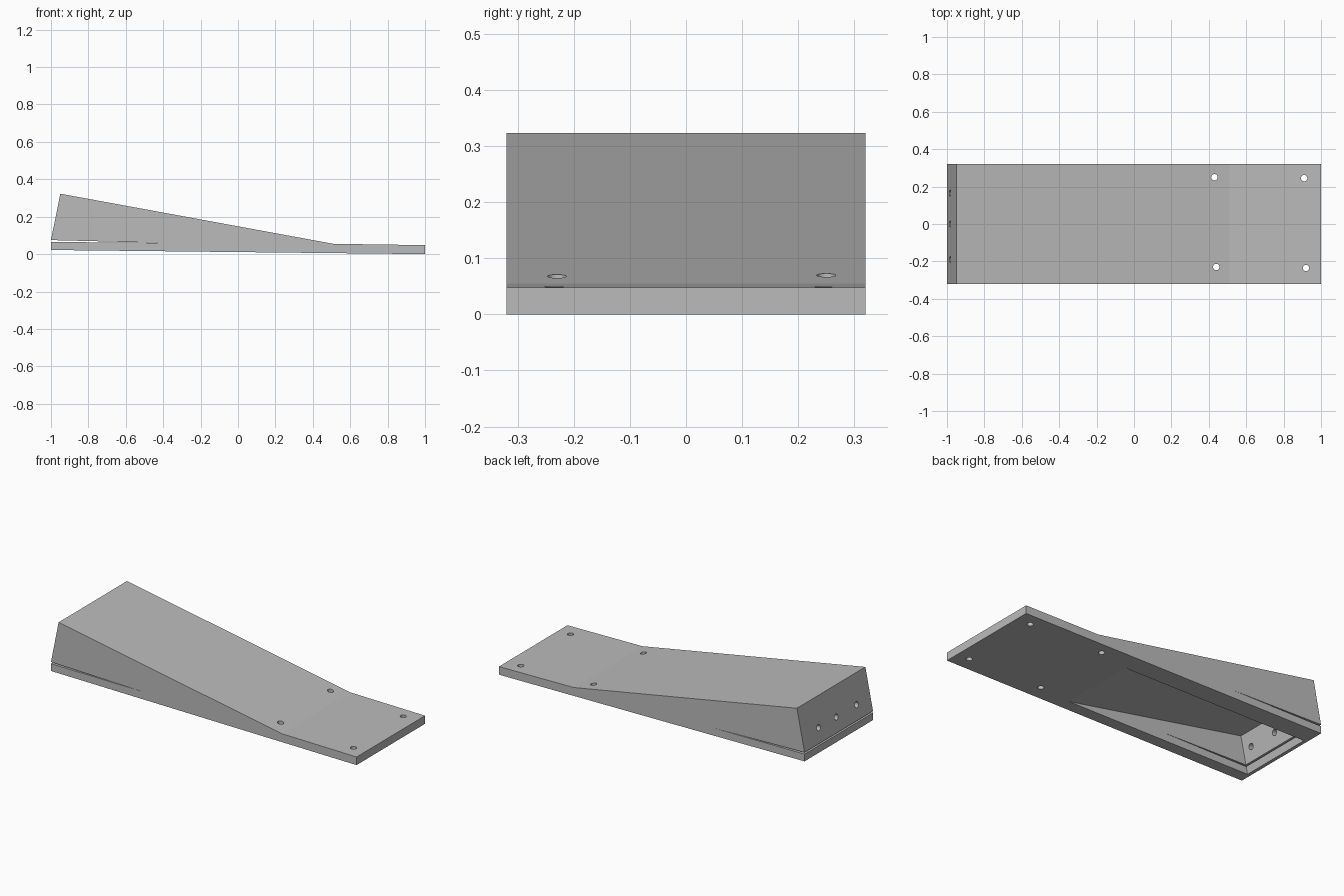
import bpy, bmesh, math
from mathutils import Vector

if "Cube" in bpy.data.objects:
    bpy.data.objects.remove(bpy.data.objects["Cube"])

grey = bpy.data.materials.new("light_grey")
grey.diffuse_color = (0.5, 0.5, 0.5, 1)
grey.use_nodes = True
grey.node_tree.nodes["Principled BSDF"].inputs["Base Color"].default_value = grey.diffuse_color


def prism(name, profile, y0, y1):
    """Extrude an (x, z) outline from y0 to y1."""
    bm = bmesh.new()
    face = bm.faces.new([bm.verts.new((x, y0, z)) for x, z in profile])
    out = bmesh.ops.extrude_face_region(bm, geom=[face])["geom"]
    bmesh.ops.translate(bm, vec=(0, y1 - y0, 0),
                        verts=[v for v in out if isinstance(v, bmesh.types.BMVert)])
    bmesh.ops.recalc_face_normals(bm, faces=bm.faces)
    return finish(name, bm)


def drill(name, centre, axis, radius, depth):
    """Round cutter along an axis."""
    bm = bmesh.new()
    bmesh.ops.create_cone(bm, cap_ends=True, segments=24, radius1=radius,
                          radius2=radius, depth=depth)
    rot = Vector((0, 0, 1)).rotation_difference(Vector(axis)).to_matrix()
    bmesh.ops.rotate(bm, matrix=rot, verts=bm.verts)
    bmesh.ops.translate(bm, vec=centre, verts=bm.verts)
    return finish(name, bm)


def finish(name, bm):
    mesh = bpy.data.meshes.new(name)
    bm.to_mesh(mesh)
    bm.free()
    mesh.materials.append(grey)
    obj = bpy.data.objects.new(name, mesh)
    bpy.context.collection.objects.link(obj)
    return obj


# Wedge body with a thin slit tapering in from the tall end
body = prism("wedge_body", [(-1, 0.022), (1, 0), (1, 0.048), (0.51, 0.055),
                            (-0.95, 0.323), (-1, 0.075), (-0.4, 0.06),
                            (-1, 0.065)], -0.32, 0.32)

# Hollow underside
cutters = [prism("cavity_cutter", [(0.337, -0.012), (-0.935, 0.235),
                                   (-0.987, -0.012)], -0.25, 0.205)]

# Four screw holes through the thin end
for x, y in [(0.43, 0.25), (0.44, -0.23), (0.91, 0.245), (0.92, -0.235)]:
    cutters.append(drill("screw_hole_cutter", (x, y, 0.05), (0, 0, 1), 0.017, 0.3))

# Three holes through the tall end wall
for y in (0.165, 0.0, -0.19):
    cutters.append(drill("end_hole_cutter", (-0.97, y, 0.155), (1, 0, -0.2), 0.017, 0.12))

for cutter in cutters:
    cutter.hide_render = True
    mod = body.modifiers.new("cut", "BOOLEAN")
    mod.operation = "DIFFERENCE"
    mod.solver = "EXACT"
    mod.object = cutter

# Apply the cuts and drop the cutters
bpy.context.view_layer.objects.active = body
body.select_set(True)
for mod in list(body.modifiers):
    bpy.ops.object.modifier_apply(modifier=mod.name)
for cutter in cutters:
    bpy.data.objects.remove(cutter)
bpy.ops.object.shade_smooth_by_angle(angle=math.radians(20))
# keep the shallow bend at the ramp foot crisp
for poly in body.data.polygons:
    if poly.area > 0.01:
        poly.use_smooth = False
